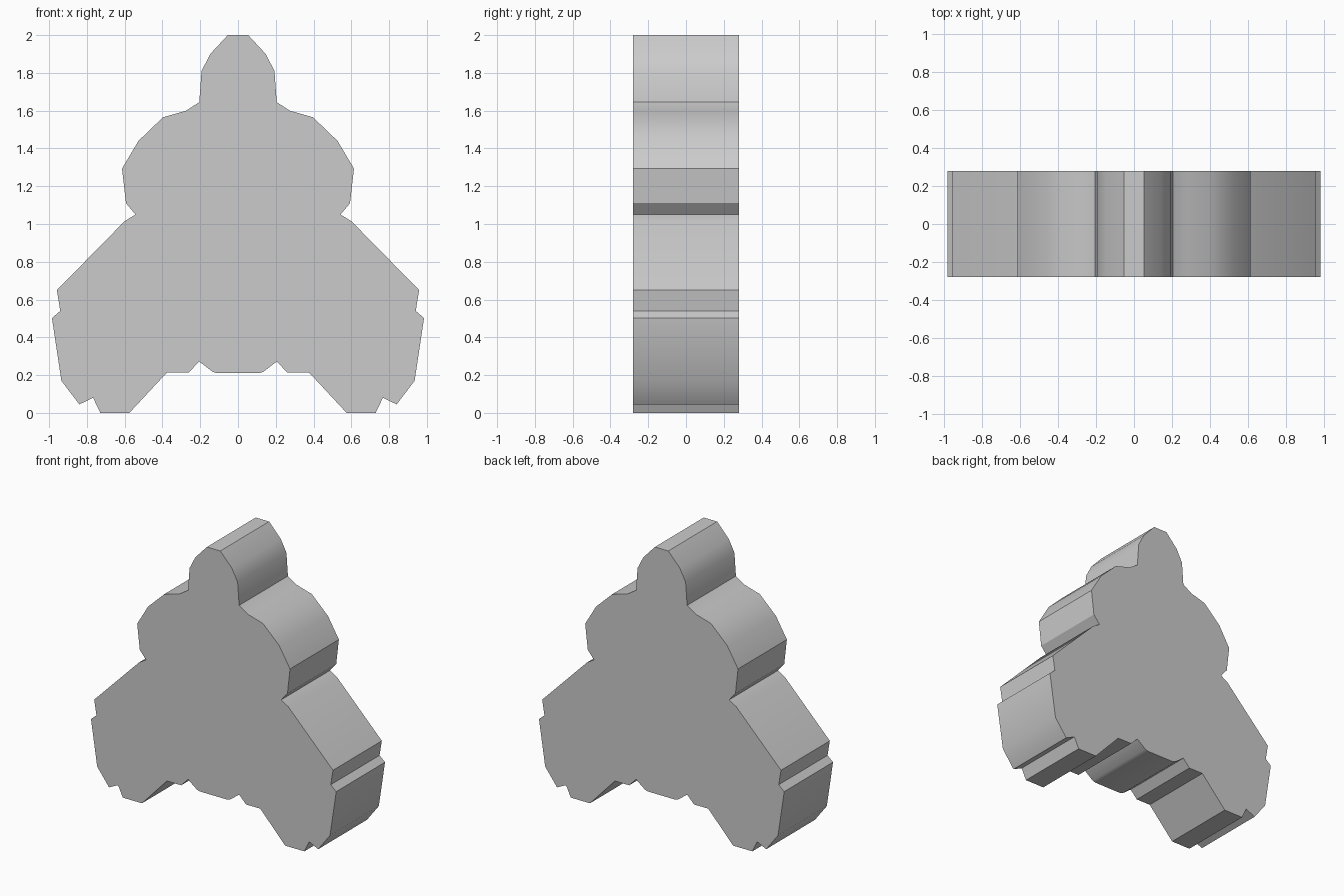
import bpy, bmesh, math

if "Cube" in bpy.data.objects:
    bpy.data.objects.remove(bpy.data.objects["Cube"])

# Right half of the outline (x, z), from the tip down to the underside
HALF = [(0.054, 2.0), (0.147, 1.9), (0.193, 1.81), (0.205, 1.645), (0.275, 1.6),
        (0.397, 1.565), (0.527, 1.44), (0.614, 1.293), (0.593, 1.11), (0.543, 1.05),
        (0.6, 1.015), (0.959, 0.65), (0.941, 0.54), (0.985, 0.502), (0.935, 0.17),
        (0.84, 0.045), (0.767, 0.08), (0.729, 0.0), (0.575, 0.0), (0.375, 0.215),
        (0.26, 0.215), (0.205, 0.272), (0.135, 0.218), (0.11, 0.21)]
DEPTH = 0.28


def extruded_outline(name, outline, depth):
    bm = bmesh.new()
    front = bm.faces.new([bm.verts.new((x, -depth, z)) for x, z in outline])
    ext = bmesh.ops.extrude_face_region(bm, geom=[front], use_keep_orig=True)
    verts = [g for g in ext["geom"] if isinstance(g, bmesh.types.BMVert)]
    bmesh.ops.translate(bm, verts=verts, vec=(0, 2 * depth, 0))
    bmesh.ops.recalc_face_normals(bm, faces=bm.faces)
    mesh = bpy.data.meshes.new(name)
    bm.to_mesh(mesh)
    bm.free()
    obj = bpy.data.objects.new(name, mesh)
    bpy.context.collection.objects.link(obj)
    return obj


# Solid slab: half outline plus its mirror image
outline = HALF + [(-x, z) for x, z in reversed(HALF)]
slab = extruded_outline("silhouette_slab", outline, DEPTH)

# Soft shading on the rounded edges, crisp corners elsewhere
bpy.context.view_layer.objects.active = slab
slab.select_set(True)
bpy.ops.object.shade_smooth_by_angle(angle=math.radians(30))
